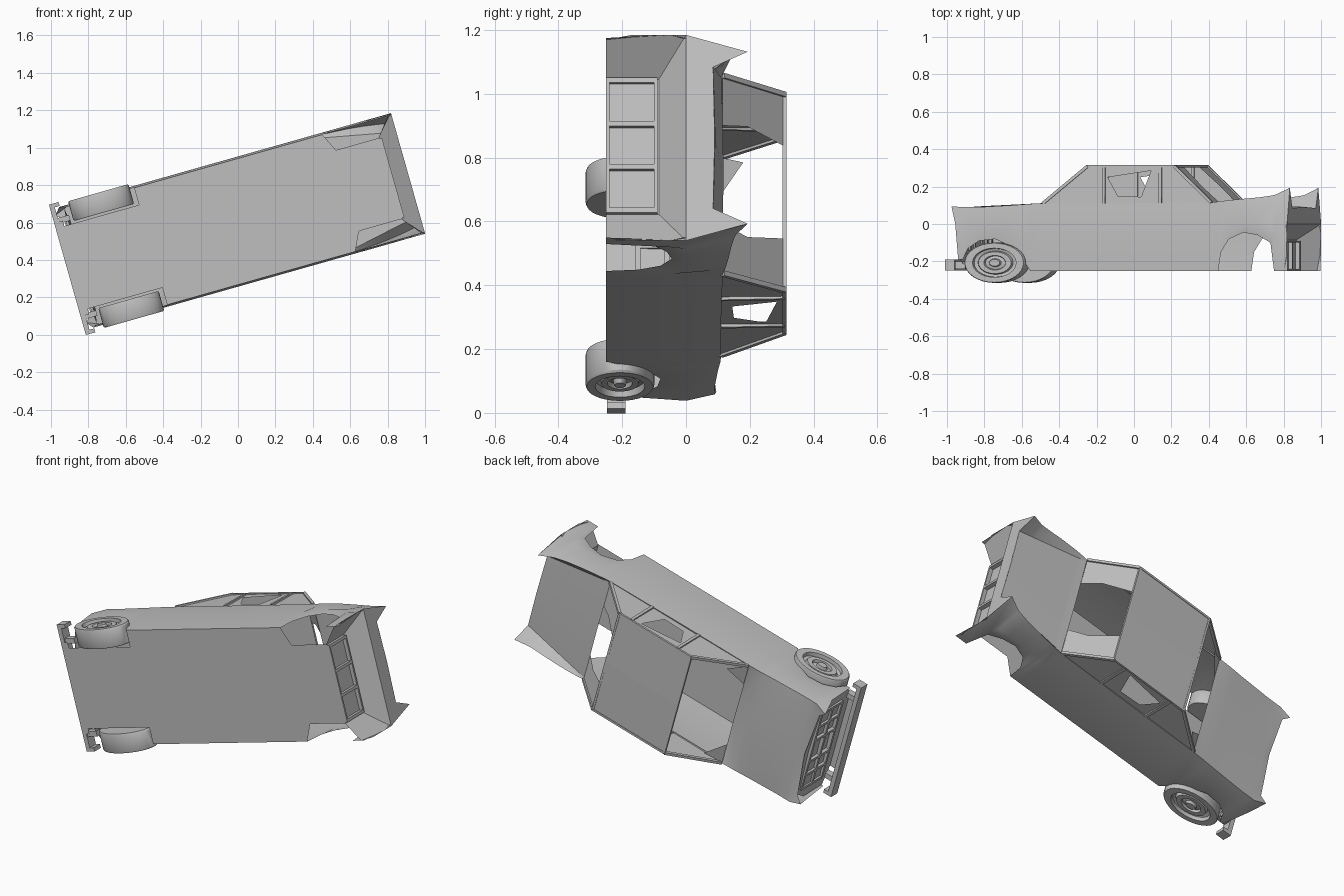
import bpy, bmesh, math
from mathutils import Matrix, Vector

cube = bpy.data.objects.get("Cube")
if cube:
    bpy.data.objects.remove(cube, do_unlink=True)

# The wreck lies on its side: local x = length, y = height, z = width
PLACE = Matrix.Translation((0, 0, 0.605)) @ Matrix.Rotation(math.radians(-15.8), 4, 'Y')

grey = bpy.data.materials.new("plain_grey")
grey.use_nodes = True
colour = (0.52, 0.52, 0.52, 1)
grey.diffuse_color = colour
grey.node_tree.nodes["Principled BSDF"].inputs["Base Color"].default_value = colour


def make(name, verts, faces, mirror=True, thick=0, smooth=False):
    me = bpy.data.meshes.new(name)
    me.from_pydata([Vector(v) for v in verts], [], faces)
    bm = bmesh.new()
    bm.from_mesh(me)
    bmesh.ops.remove_doubles(bm, verts=bm.verts, dist=0.0005)
    bmesh.ops.recalc_face_normals(bm, faces=bm.faces)
    bm.to_mesh(me)
    bm.free()
    me.materials.append(grey)
    ob = bpy.data.objects.new(name, me)
    bpy.context.collection.objects.link(ob)
    ob.matrix_world = PLACE
    if mirror:
        m = ob.modifiers.new("Mirror", 'MIRROR')
        m.use_axis = (False, False, True)
    if thick:
        s = ob.modifiers.new("Solidify", 'SOLIDIFY')
        s.thickness = thick
        s.offset = 0
    if smooth:
        bpy.ops.object.select_all(action='DESELECT')
        ob.select_set(True)
        bpy.context.view_layer.objects.active = ob
        bpy.ops.object.shade_smooth_by_angle(angle=math.radians(30))
    return ob


def box(name, lo, hi):
    v = [(x, y, z) for x in (lo[0], hi[0]) for y in (lo[1], hi[1]) for z in (lo[2], hi[2])]
    f = [(0, 1, 3, 2), (4, 6, 7, 5), (0, 4, 5, 1), (2, 3, 7, 6), (0, 2, 6, 4), (1, 5, 7, 3)]
    return make(name, v, f)


def bar(name, a, b, w=0.012):
    # square rod between two points
    a, b = Vector(a), Vector(b)
    d = (b - a).normalized()
    s = d.cross(Vector((0, 0, 1)))
    s = (s if s.length > 0.1 else Vector((1, 0, 0))).normalized() * w / 2
    t = d.cross(s).normalized() * w / 2
    v = [p + q for p in (a, b) for q in (s + t, s - t, -s - t, t - s)]
    f = [(i, (i + 1) % 4, 4 + (i + 1) % 4, 4 + i) for i in range(4)]
    return make(name, v, f + [(3, 2, 1, 0), (4, 5, 6, 7)])


# Body shell: stations of length, belt height, lower edge with wheel arches
stations = [(-.93, .095, -.19), (-.86, .09, -.19), (-.83, .09, -.13), (-.77, .09, -.09),
            (-.68, .095, -.08), (-.59, .10, -.12), (-.52, .105, -.2), (-.485, .108, -.25),
            (-.415, .11, -.25), (0, .11, -.25), (.52, .115, -.25), (.56, .12, -.25),
            (.575, .122, -.15), (.62, .127, -.08), (.70, .135, -.045), (.78, .142, -.06),
            (.85, .152, -.1), (.87, .157, -.25), (.945, .193, -.25)]
verts, faces = [], []
for i, (x, top, low) in enumerate(stations):
    rear = max(0, (x - .52) / .425)
    front = max(0, (-.415 - x) / .515)
    lean = .045 if i == 0 else 0
    inner = .315 - .085 * rear - .05 * front
    deck = top - .003 if -.42 < x < .53 else .085 + .025 * (1 - max(rear, front))
    verts += [(x + lean, low, .325), (x + lean * .7, min(0, low + .2), .335),
              (x, top, .325 - .045 * rear ** 2 - lean * .6), (x + lean * .8, deck, inner),
              (x + lean * 1.3, deck + .006, 0)]
    if i:
        for r in range(4):
            if r == 3 and -.42 < stations[i - 1][0] < .5:
                continue
            a = 5 * (i - 1) + r
            faces.append((a, a + 1, a + 6, a + 5))
make("body_shell", verts, faces, smooth=True)

# Floor pan with wheel cut-outs
verts = []
pan = [(-.938, .26), (-.9, .26), (-.9, .23), (-.455, .23), (-.485, .325), (.56, .325),
       (.608, .225), (.85, .225)]
for x, w in pan:
    verts += [(x, -.25, 0), (x, -.25, w)]
faces = [(2 * i, 2 * i + 1, 2 * i + 3, 2 * i + 2) for i in (0, 2, 4, 5, 6)]
make("floor_pan", verts, faces)

# Rear panel with sunken lower centre
rear_pts = [(.945, .09, 0), (.945, .085, .23), (.945, 0, .335), (.945, 0, 0),
            (.84, -.085, 0), (.84, -.085, .22), (.84, -.25, .22), (.84, -.25, 0),
            (.945, -.17, .335), (.925, -.25, .325)]
make("rear_panel", rear_pts, [(0, 1, 2, 3), (3, 2, 5, 4), (4, 5, 6, 7), (2, 8, 9, 6, 5)])
make("fin_end", [(.945, .193, .28), (.945, .085, .23), (.945, 0, .335)], [(0, 1, 2)])
for y in (-.095, -.245):
    box("rear_frame_rail", (.84, y - .005, 0), (.862, y + .005, .22))
for z in (.07, .212):
    box("rear_frame_post", (.84, -.25, z - .008), (.862, -.09, z + .008))

# Nose panel, grille and bumper
make("nose_panel", [(-.868, .09, 0), (-.88, .085, .265), (-.875, -.02, .325), (-.875, -.19, .32),
                    (-.86, -.25, .23), (-.86, -.25, 0)], [(0, 1, 2, 3, 4, 5)])
for y in (.04, -.06, -.15):
    box("grille_rail", (-.885, y - .008, 0), (-.86, y + .008, .25))
for z in (.07, .16, .25):
    box("grille_post", (-.885, -.15, z - .008), (-.86, .04, z + .008))
box("front_bumper", (-.948, -.248, 0), (-.922, -.19, .362))
box("bumper_end", (-.922, -.248, .34), (-.895, -.19, .362))
box("bumper_bracket", (-.922, -.24, .25), (-.86, -.2, .28))

# Roof and pillars
A0, A1 = (-.415, .11, .322), (-.168, .309, .318)
C1, C0 = (.315, .309, .318), (.52, .115, .322)
make("roof", [A1, C1, (.315, .312, 0), (-.168, .312, 0)], [(0, 1, 2, 3)], thick=.006)
bar("front_pillar", A0, A1, .016)
bar("rear_pillar", C0, C1, .016)
bar("roof_side_rail", A1, C1)
for name, x in (("front_door_post", -.077), ("rear_door_post", .237)):
    bar(name, (x, .11, .322), (x, .309, .318), .016)
for name, p in (("windscreen_header", A1), ("rear_window_header", C1)):
    bar(name, (p[0], p[1], 0), p)

# Side glass, the middle pane broken through
make("front_side_glass", [A0, A1, (-.077, .309, .318), (-.077, .11, .32)], [(0, 1, 2, 3)])
make("rear_side_glass", [C0, C1, (.237, .309, .318), (.237, .11, .32)], [(0, 1, 2, 3)])
outer = [(-.07, .11), (.23, .11), (.23, .31), (-.07, .31)]
hole = [(0, .15), (.13, .145), (.185, .285), (-.055, .25)]
make("broken_side_glass", [(x, y, .319) for x, y in outer + hole],
     [(i, (i + 1) % 4, 4 + (i + 1) % 4, 4 + i) for i in range(4)])


# Glass left in the front and rear openings, given by (rise, width) points
def shard(name, low, high, pts):
    vs = []
    for t, z in pts:
        p = Vector(low).lerp(Vector(high), t)
        vs.append((p.x, p.y, z))
    make(name, vs, [tuple(range(len(vs)))])


shard("windscreen_shard", A0, A1, [(0, .32), (0, .2), (.35, .28)])
shard("rear_window_shard", C0, C1, [(0, .32), (0, .16), (.4, .18), (1, .15), (1, .318)])

# Front wheels, slightly flattened, with stepped rims
profile = [(0, .242), (.7, .242), (.97, .242), (1, .25), (1, .344), (.97, .352), (.72, .352),
           (.7, .33), (.58, .325), (.54, .342), (.36, .342), (.33, .328), (.2, .332), (.17, .348), (0, .348)]
n = 32
verts = [(-.677 + .168 * r * math.cos(k * math.tau / n), -.207 + .108 * r * math.sin(k * math.tau / n), w)
         for r, w in profile for k in range(n)]
faces = [(j * n + k, j * n + (k + 1) % n, (j + 1) * n + (k + 1) % n, (j + 1) * n + k)
         for j in range(len(profile) - 1) for k in range(n)]
make("front_wheel", verts, faces, smooth=True)
